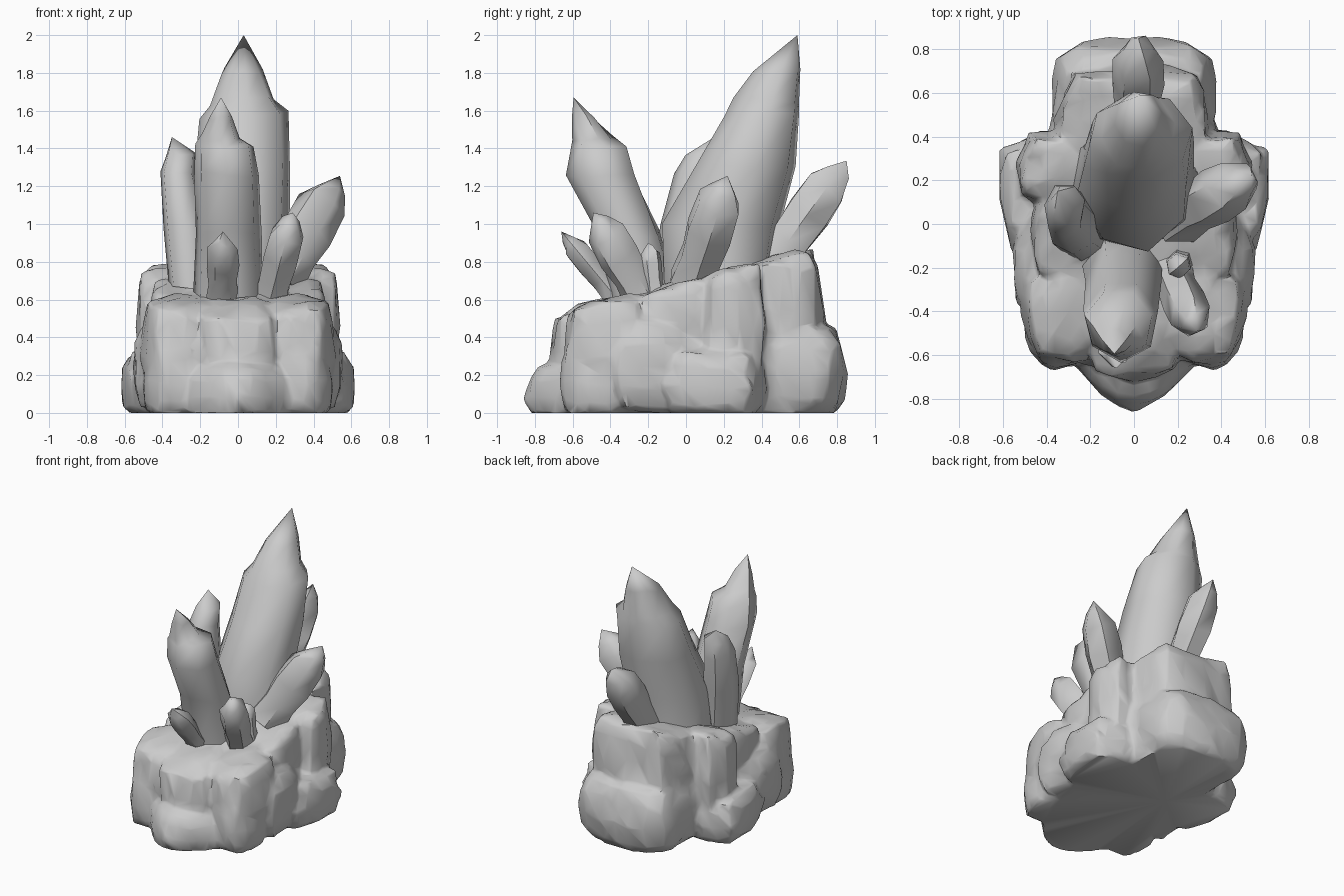
import bpy, bmesh, math, random
from mathutils import Vector, Matrix

if "Cube" in bpy.data.objects:
    bpy.data.objects.remove(bpy.data.objects["Cube"])

random.seed(4)


def smooth(ob, angle):
    bpy.ops.object.select_all(action='DESELECT')
    ob.select_set(True)
    bpy.context.view_layer.objects.active = ob
    bpy.ops.object.shade_smooth_by_angle(angle=math.radians(angle))


def finish(bm, name, angle):
    bmesh.ops.recalc_face_normals(bm, faces=bm.faces)
    me = bpy.data.meshes.new(name)
    bm.to_mesh(me)
    bm.free()
    ob = bpy.data.objects.new(name, me)
    bpy.context.collection.objects.link(ob)
    smooth(ob, angle)
    return ob


def skin(name, rings, tip):
    """Join equal-sided rings into a crystal that ends in a point."""
    bm = bmesh.new()
    vs = [[bm.verts.new(p) for p in r] for r in rings]
    n = len(vs[0])
    for a, b in zip(vs, vs[1:]):
        for i in range(n):
            j = (i + 1) % n
            bm.faces.new((a[i], a[j], b[j], b[i]))
    t = bm.verts.new(tip)
    for i in range(n):
        bm.faces.new((vs[-1][i], vs[-1][(i + 1) % n], t))
    bm.faces.new(vs[0])
    return finish(bm, name, 55)


def leaning_crystal(name, levels, tip, n=8):
    """Level rings: z, centre x, centre y, half width, half depth."""
    rings = []
    for z, cx, cy, rx, ry in levels:
        ring = []
        for i in range(n):
            a = math.tau * (i + 0.25) / n
            f = random.uniform(0.97, 1.04)
            ring.append((cx + rx * math.cos(a) * f,
                         cy + ry * math.sin(a) * f,
                         z + random.uniform(-.025, .025)))
        rings.append(ring)
    return skin(name, rings, tip)


def axis_crystal(name, base, tip, r1, r2, shoulder=0.74, n=6):
    """Prism along a line, widest below its pointed end."""
    base, tip = Vector(base), Vector(tip)
    q = (tip - base).to_track_quat('Z', 'Y')
    rings = []
    for t, s in ((0, 1), (.25, .9), (.5, 1), (shoulder, .95), ((1 + shoulder) / 2, .55)):
        c = base.lerp(tip, t)
        ring = []
        for i in range(n):
            a = math.tau * i / n
            off = Vector((r1 * s * math.cos(a), r2 * s * math.sin(a) / .9,
                          random.uniform(-.02, .02)))
            ring.append(c + q @ (off * random.uniform(.95, 1.04)))
        rings.append(ring)
    return skin(name, rings, tip)


def boulder(bm, c, h, k=0.6, turn=0, mirror=True, jit=0.07, point=0.0):
    """Rounded, chipped block; its top is cut by the sloping rock surface."""
    tmp = bmesh.new()
    bmesh.ops.create_cube(tmp, size=2)
    bmesh.ops.subdivide_edges(tmp, edges=tmp.edges, cuts=3, use_grid_fill=True)
    rot = Matrix.Rotation(math.radians(turn), 3, 'Z')
    pts = []
    for v in tmp.verts:
        p = v.co.lerp(v.co.normalized(), k)
        edge = max(abs(p.x), abs(p.y)) ** 4
        p += Vector([random.uniform(-jit, jit) for _ in range(3)])
        if p.y < 0:
            p.x *= 1 + point * p.y
        w = Vector(c) + rot @ Vector([p[i] * h[i] for i in range(3)])
        cap = 0.71 + 0.25 * w.y - 0.06 * edge + random.uniform(-.02, .015)
        pts.append((w.x, w.y, max(min(w.z, cap), 0.0)))
    tmp.verts.index_update()
    for s in ((1, -1) if mirror else (1,)):
        vs = [bm.verts.new((s * x, y, z)) for x, y, z in pts]
        for f in tmp.faces:
            idx = [v.index for v in f.verts]
            bm.faces.new([vs[i] for i in (idx if s > 0 else idx[::-1])])
    tmp.free()


# Rock base: overlapping boulders fused into one mass
bm = bmesh.new()
boulder(bm, (0, 0.0, 0.3), (0.43, 0.66, 0.72), 0.65, 0, False)           # core
boulder(bm, (0.39, 0.14, 0.14), (0.24, 0.28, 0.22), 0.7, -8)             # side foot
boulder(bm, (0.33, 0.24, 0.46), (0.21, 0.17, 0.46), 0.6, 10)             # side column
boulder(bm, (0.33, -0.16, 0.24), (0.22, 0.29, 0.28), 0.75, 10)           # side wall
boulder(bm, (0.29, -0.04, 0.50), (0.18, 0.22, 0.30), 0.65)               # upper wall
boulder(bm, (0.30, -0.40, 0.31), (0.21, 0.24, 0.38), 0.72, -8)           # front corner
boulder(bm, (0.32, -0.47, 0.16), (0.18, 0.19, 0.26), 0.7, -12)           # front foot
boulder(bm, (0, -0.46, 0.31), (0.22, 0.25, 0.42), 0.6, 0, False)         # front column
boulder(bm, (0, -0.53, 0.08), (0.38, 0.33, 0.22), 0.8, 0, False, 0.03, 0.65)  # toe
boulder(bm, (0, 0.48, 0.5), (0.35, 0.25, 0.6), 0.65, 0, False)           # rear column
boulder(bm, (0.13, 0.47, 0.52), (0.215, 0.22, 0.55), 0.6, 10)            # rear shoulder
boulder(bm, (0.08, 0.55, 0.21), (0.31, 0.305, 0.31), 0.75, -6)           # rear foot
src = finish(bm, "rock_source", 40)
for typ, props in (('REMESH', dict(mode='VOXEL', voxel_size=0.016)),
                   ('SMOOTH', dict(iterations=1, factor=0.5)),
                   ('DECIMATE', dict(ratio=0.05))):
    m = src.modifiers.new(typ, typ)
    for key, val in props.items():
        setattr(m, key, val)
dg = bpy.context.evaluated_depsgraph_get()
me = bpy.data.meshes.new_from_object(src.evaluated_get(dg))
rock = bpy.data.objects.new("rock_base", me)
bpy.context.collection.objects.link(rock)
bpy.data.objects.remove(src)
smooth(rock, 45)

# Large crystals
leaning_crystal("main_crystal", [
    (0.66, 0.00, 0.17, 0.30, 0.29), (0.98, 0.01, 0.19, 0.27, 0.31),
    (1.30, 0.025, 0.315, 0.255, 0.265), (1.58, 0.025, 0.40, 0.24, 0.20),
    (1.65, 0.02, 0.425, 0.17, 0.18), (1.81, 0.02, 0.48, 0.11, 0.13)],
    (0.03, 0.59, 2.0))
leaning_crystal("front_crystal", [
    (0.60, -0.05, -0.22, 0.19, 0.19), (0.95, -0.05, -0.30, 0.175, 0.17),
    (1.26, -0.06, -0.44, 0.17, 0.19), (1.40, -0.07, -0.455, 0.16, 0.155),
    (1.46, -0.09, -0.49, 0.10, 0.11), (1.56, -0.09, -0.54, 0.06, 0.065)],
    (-0.09, -0.595, 1.67), 7)
leaning_crystal("left_crystal", [
    (0.66, -0.24, -0.03, 0.13, 0.14), (1.00, -0.28, 0.00, 0.115, 0.14),
    (1.26, -0.32, 0.06, 0.095, 0.125), (1.37, -0.305, 0.09, 0.08, 0.09)],
    (-0.35, 0.15, 1.46), 7)

# Smaller crystals around them
axis_crystal("right_crystal", (0.20, 0.03, 0.68), (0.54, 0.22, 1.255), 0.13, 0.13)
axis_crystal("back_crystal", (0.01, 0.45, 0.78), (0.02, 0.85, 1.335), 0.12, 0.12)
axis_crystal("front_small_crystal", (-0.08, -0.36, 0.60), (-0.08, -0.66, 0.96), 0.085, 0.065)
axis_crystal("front_right_crystal", (0.17, -0.22, 0.60), (0.29, -0.49, 1.06), 0.10, 0.10)
axis_crystal("tiny_crystal", (0.21, -0.17, 0.64), (0.20, -0.20, 0.90), 0.06, 0.055)
